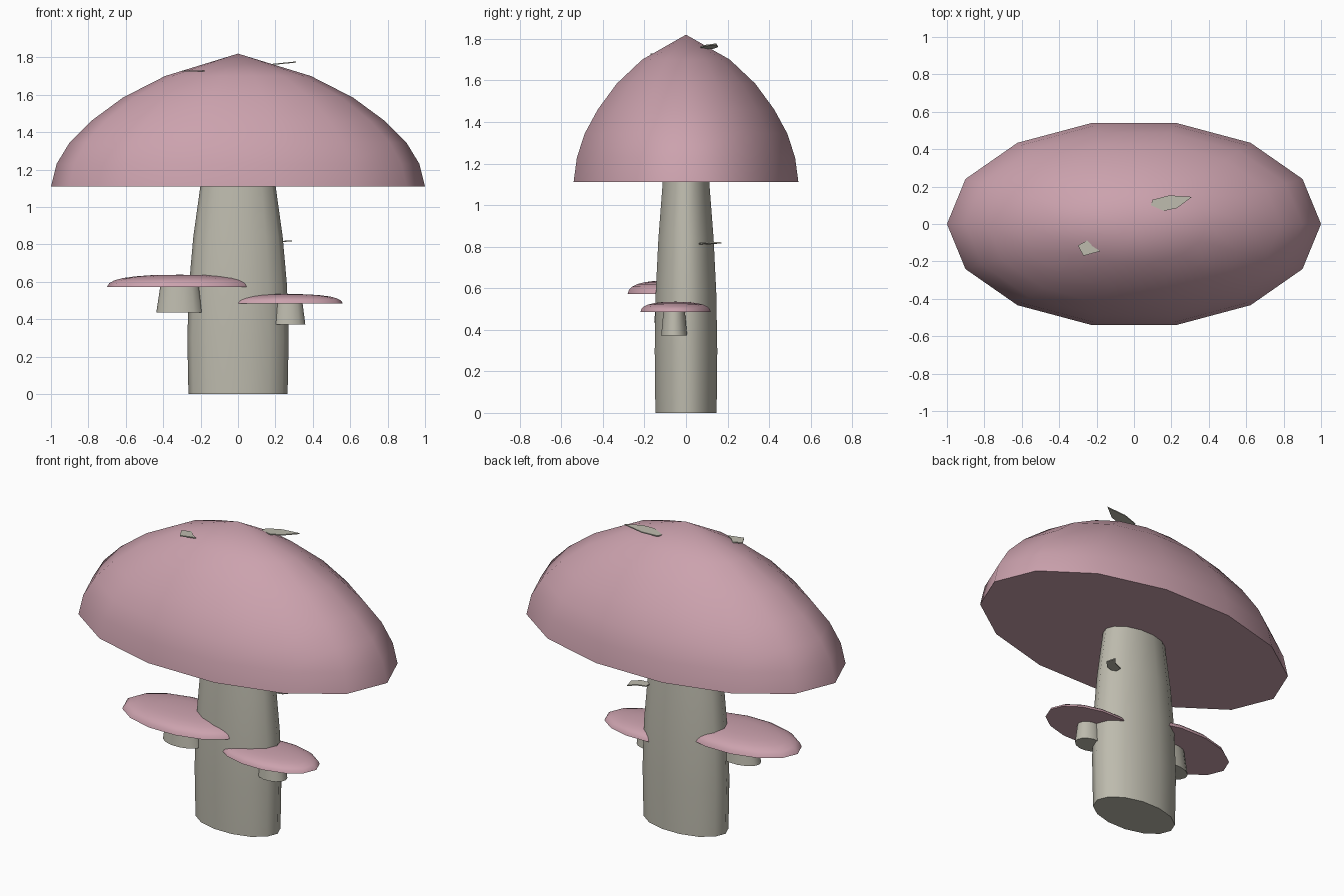
import bpy, bmesh, math

if "Cube" in bpy.data.objects:
    bpy.data.objects.remove(bpy.data.objects["Cube"])

SIDES = 14


def material(name, rgb):
    m = bpy.data.materials.new(name)
    m.diffuse_color = (*rgb, 1.0)
    m.use_nodes = True
    m.node_tree.nodes["Principled BSDF"].inputs["Base Color"].default_value = m.diffuse_color
    return m


PINK = material("dusty_pink", (0.60, 0.36, 0.42))
STONE = material("warm_grey", (0.51, 0.495, 0.42))


def finish(name, bm, mat, angle=55):
    bmesh.ops.recalc_face_normals(bm, faces=bm.faces)
    mesh = bpy.data.meshes.new(name)
    bm.to_mesh(mesh)
    bm.free()
    ob = bpy.data.objects.new(name, mesh)
    bpy.context.collection.objects.link(ob)
    mesh.materials.append(mat)
    bpy.ops.object.select_all(action='DESELECT')
    ob.select_set(True)
    bpy.context.view_layer.objects.active = ob
    bpy.ops.object.shade_smooth_by_angle(angle=math.radians(angle))
    return ob


def lathe(name, profile, centre, scale, mat):
    """Elliptical turned solid from (radius, height) points; radius 0 makes a tip."""
    bm = bmesh.new()
    rings = []
    for r, z in profile:
        count = SIDES if r > 0 else 1
        rings.append([bm.verts.new((
            centre[0] + scale[0] * r * math.cos(2 * math.pi * i / SIDES),
            centre[1] + scale[1] * r * math.sin(2 * math.pi * i / SIDES),
            centre[2] + scale[2] * z)) for i in range(count)])
    for low, high in zip(rings, rings[1:]):
        for i in range(SIDES):
            j = (i + 1) % SIDES
            if len(high) == 1:
                bm.faces.new((low[i], low[j], high[0]))
            else:
                bm.faces.new((low[i], low[j], high[j], high[i]))
    bm.faces.new(rings[0][::-1])
    if len(rings[-1]) > 1:
        bm.faces.new(rings[-1])
    return finish(name, bm, mat)


def flake(name, outline, z, rise):
    """Thin leaf-like plate, tilted along x by rise."""
    bm = bmesh.new()
    x0 = outline[0][0]
    face = bm.faces.new([bm.verts.new((x, y, z + rise * (x - x0))) for x, y in outline])
    ext = bmesh.ops.extrude_face_region(bm, geom=[face])
    for v in ext["geom"]:
        if isinstance(v, bmesh.types.BMVert):
            v.co.z += 0.006
    return finish(name, bm, STONE, 30)


# Main mushroom
lathe("main_stem", [(0.265, 0), (0.271, 0.3), (0.262, 0.58), (0.239, 0.84), (0.2, 1.12)],
      (0, 0, 0), (1, 0.57, 1), STONE)
lathe("main_cap", [(1, 1.11), (0.97, 1.23), (0.9, 1.345), (0.785, 1.46), (0.615, 1.585),
                   (0.39, 1.70), (0, 1.82)], (0, 0, 0), (1, 0.555, 1), PINK)

# Small side mushrooms
SMALL_CAP = [(1, 0), (0.97, 0.3), (0.9, 0.53), (0.785, 0.72), (0.615, 0.86), (0.39, 0.96), (0, 1)]
SMALL_STEM = [(1, 0), (0.83, 1)]
lathe("left_small_cap", SMALL_CAP, (-0.311, -0.07, 0.573), (0.389, 0.216, 0.065), PINK)
lathe("left_small_stem", SMALL_STEM, (-0.312, -0.08, 0.435), (0.125, 0.075, 0.14), STONE)
lathe("right_small_cap", SMALL_CAP, (0.25, -0.05, 0.485), (0.31, 0.174, 0.05), PINK)
lathe("right_small_stem", SMALL_STEM, (0.272, -0.057, 0.372), (0.088, 0.064, 0.115), STONE)

# Loose flakes on the cap and stem
flake("cap_flake_right", [(0.09, 0.10), (0.16, 0.07), (0.23, 0.085), (0.31, 0.145),
                          (0.19, 0.153), (0.10, 0.13)], 1.75, 0.1)
flake("cap_flake_left", [(-0.30, -0.115), (-0.27, -0.17), (-0.18, -0.145),
                         (-0.22, -0.12), (-0.25, -0.088)], 1.724, 0.0)
flake("stem_flake", [(0.19, 0.06), (0.25, 0.07), (0.29, 0.11), (0.275, 0.17),
                     (0.24, 0.13), (0.19, 0.11)], 0.81, 0.06)
